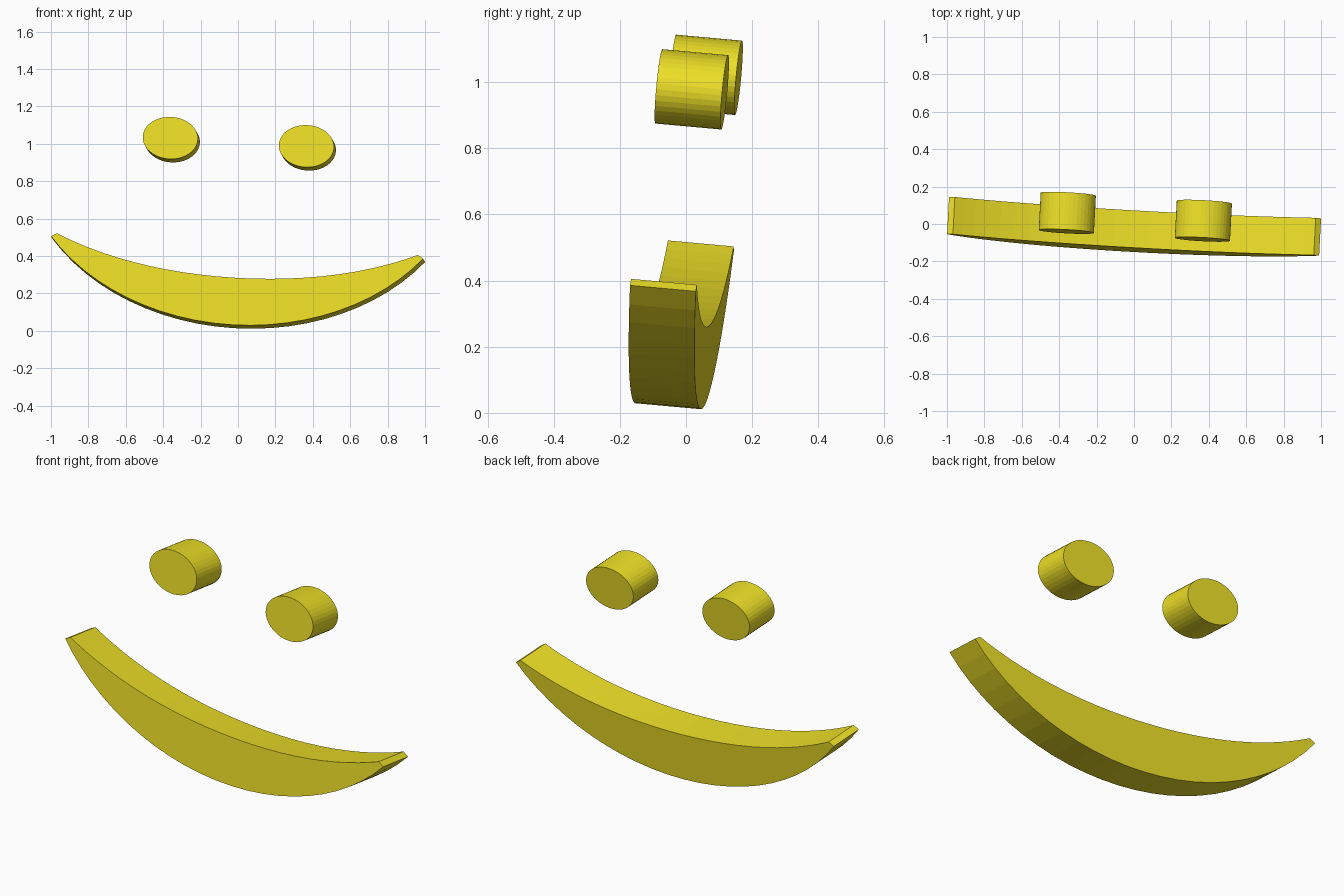
import bpy, bmesh
from math import sqrt, sin, cos, pi
from mathutils import Vector, Matrix

if "Cube" in bpy.data.objects:
    bpy.data.objects.remove(bpy.data.objects["Cube"])

yellow = bpy.data.materials.new("yellow")
yellow.diffuse_color = (0.85, 0.74, 0.02, 1)
yellow.use_nodes = True
yellow.node_tree.nodes["Principled BSDF"].inputs["Base Color"].default_value = yellow.diffuse_color

# Tilted frame shared by all parts; origin lies midway between the eyes
across = Vector((0.9965, -0.0575, -0.060)).normalized()
depth = Vector((0.05, 0.992, -0.09))
depth = (depth - across * depth.dot(across)).normalized()
up = across.cross(depth)
frame = Matrix((across, depth, up)).transposed().to_4x4()
frame.translation = (0.002, -0.061, 1.009)
THICKNESS = 0.2


def slab(name, outline):
    """Extrude a closed outline, given in the tilted front plane, backwards."""
    bm = bmesh.new()
    face = bm.faces.new([bm.verts.new((x, 0, z)) for x, z in outline])
    result = bmesh.ops.extrude_face_region(bm, geom=[face], use_keep_orig=True)
    verts = [g for g in result["geom"] if isinstance(g, bmesh.types.BMVert)]
    bmesh.ops.translate(bm, verts=verts, vec=(0, THICKNESS, 0))
    bmesh.ops.recalc_face_normals(bm, faces=bm.faces)
    mesh = bpy.data.meshes.new(name)
    bm.to_mesh(mesh)
    bm.free()
    mesh.materials.append(yellow)
    obj = bpy.data.objects.new(name, mesh)
    obj.matrix_world = frame
    bpy.context.collection.objects.link(obj)


# Oval eyes
for name, cx in (("left_eye", -0.365), ("right_eye", 0.365)):
    slab(name, [(cx + 0.148 * cos(2 * pi * i / 40), 0.113 * sin(2 * pi * i / 40))
                for i in range(40)])

# Crescent mouth: elliptical lower edge, flatter upper edge, blunt tips
STEPS = 24
MID = 0.03
lower, upper = [], []
for i in range(STEPS + 1):
    t = sin((2 * i / STEPS - 1) * 1.0) / sin(1.0)
    a = 0.998 * t
    lower.append((MID + a, -0.981 + 0.77 * (1.192 - sqrt(1.192 ** 2 - a * a))))
    a = 0.968 * t
    upper.append((MID + a, -0.728 + 0.16 * a ** 2 + 0.035 * a ** 4))
slab("mouth", lower + upper[::-1])
